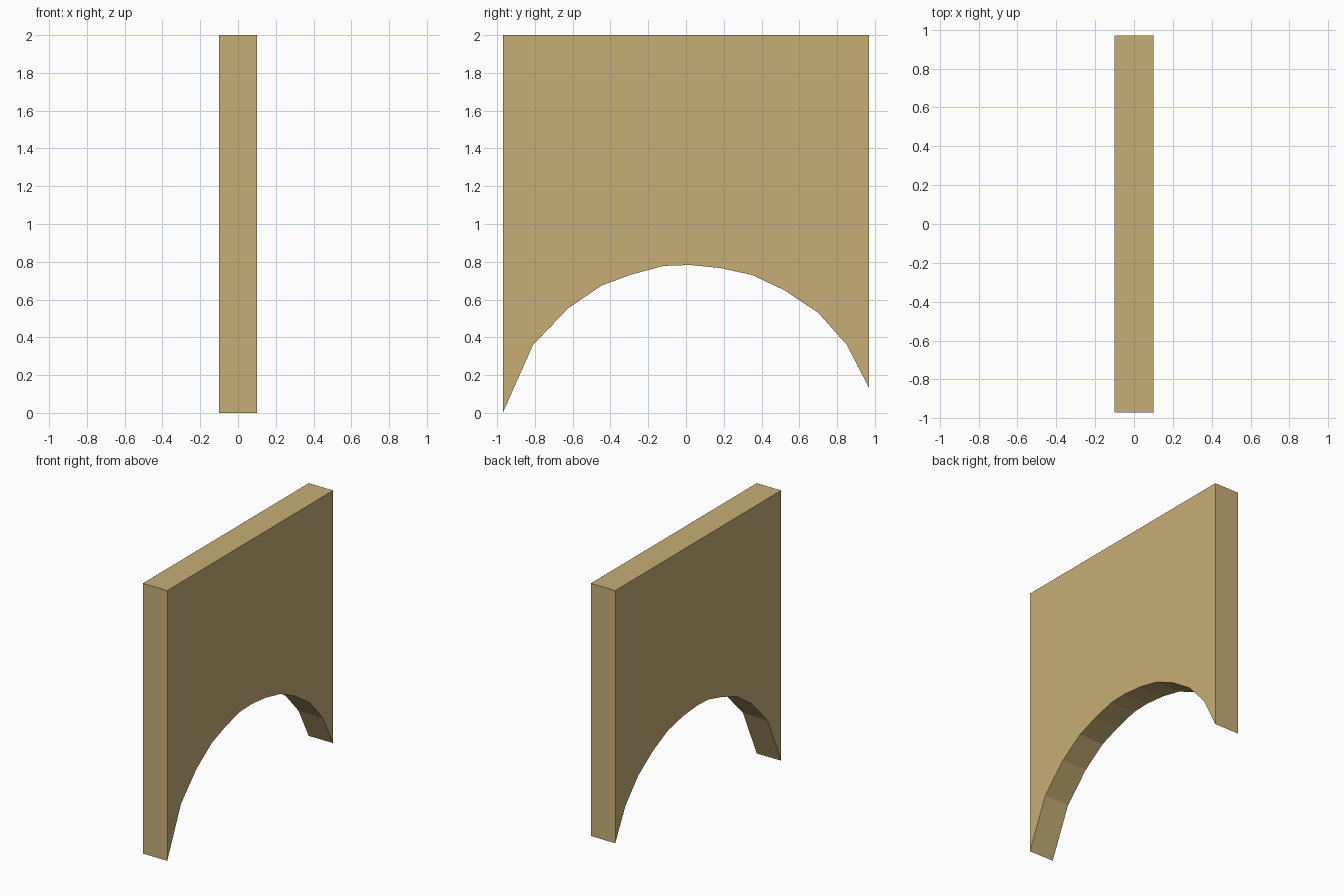
import bpy
import bmesh

if "Cube" in bpy.data.objects:
    bpy.data.objects.remove(bpy.data.objects["Cube"])

# Side profile (y, z): uneven arch along the bottom, flat top
ARCH = [(-0.97, 0.0), (-0.81, 0.36), (-0.625, 0.553), (-0.446, 0.675),
        (-0.288, 0.733), (-0.119, 0.778), (0.02, 0.783), (0.182, 0.767),
        (0.351, 0.73), (0.52, 0.65), (0.70, 0.53), (0.852, 0.36), (0.97, 0.13)]
PROFILE = ARCH + [(0.97, 2.0), (-0.97, 2.0)]
THICKNESS = 0.2

# Tan material
tan = bpy.data.materials.new("tan")
tan.diffuse_color = (0.571, 0.423, 0.181, 1.0)
tan.use_nodes = True
tan.node_tree.nodes["Principled BSDF"].inputs["Base Color"].default_value = tan.diffuse_color

# Arched wall panel: profile extruded along x
bm = bmesh.new()
face = bm.faces.new([bm.verts.new((-THICKNESS / 2, y, z)) for y, z in PROFILE])
result = bmesh.ops.extrude_face_region(bm, geom=[face])
moved = [v for v in result["geom"] if isinstance(v, bmesh.types.BMVert)]
bmesh.ops.translate(bm, verts=moved, vec=(THICKNESS, 0, 0))
bmesh.ops.recalc_face_normals(bm, faces=bm.faces)

mesh = bpy.data.meshes.new("arched_wall")
bm.to_mesh(mesh)
bm.free()
mesh.materials.append(tan)
wall = bpy.data.objects.new("arched_wall", mesh)
bpy.context.collection.objects.link(wall)
